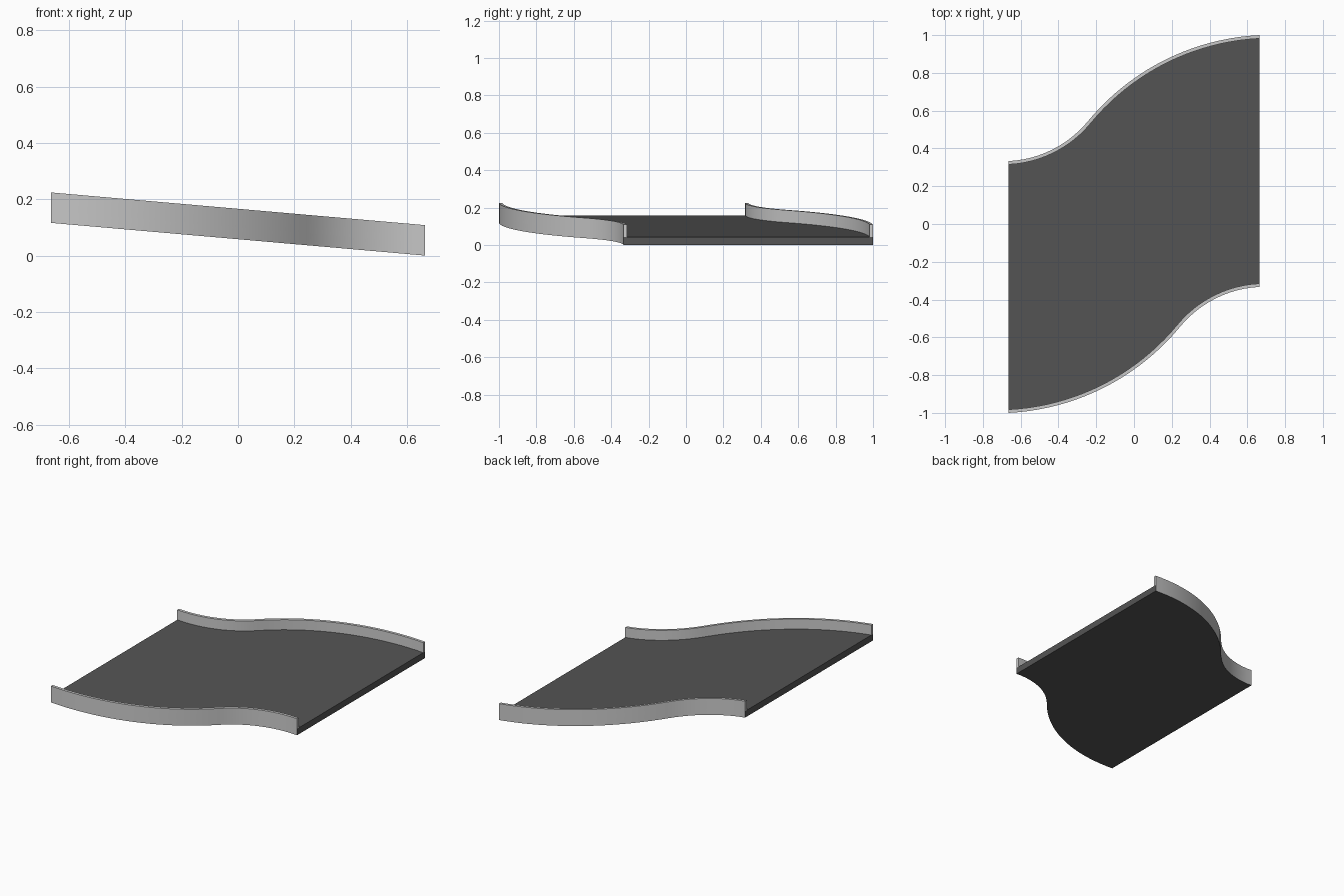
import bpy, bmesh
from math import sin, cos, atan2

if "Cube" in bpy.data.objects:
    bpy.data.objects.remove(bpy.data.objects["Cube"])

HALF, SHIFT = 0.664, 0.667          # half length, sideways shift of the S bend
DROP, DECK, RAIL = 0.116, 0.042, 0.108
END = 0.05                          # slight slant of the edge at both ends
ANG = 2 * atan2(SHIFT, 2 * HALF) - END
SPAN = sin(ANG) - sin(END)
R1 = 0.42 / SPAN                    # tight arc, then wide arc
R2 = 2 * HALF / SPAN - R1
THICK, SEG1, SEG2 = 0.018, 12, 20

dark = bpy.data.materials.new("dark_grey")
dark.diffuse_color = (0.09, 0.09, 0.09, 1)
dark.use_nodes = True
dark.node_tree.nodes["Principled BSDF"].inputs["Base Color"].default_value = dark.diffuse_color
grey = bpy.data.materials.new("grey")
grey.diffuse_color = (0.57, 0.57, 0.57, 1)
grey.use_nodes = True
grey.node_tree.nodes["Principled BSDF"].inputs["Base Color"].default_value = grey.diffuse_color


def edge_path(inset):
    """S-shaped back edge, moved inwards by inset."""
    a, b = R1 + inset, R2 - inset
    cx1, cy1 = -HALF - R1 * sin(END), 1 - SHIFT + R1 * cos(END)
    cx2, cy2 = HALF + R2 * sin(END), 1 - R2 * cos(END)
    pts = []
    for i in range(SEG1 + 1):
        t = END + (ANG - END) * i / SEG1
        pts.append((cx1 + a * sin(t), cy1 - a * cos(t)))
    for i in range(1, SEG2 + 1):
        t = ANG + (END - ANG) * i / SEG2
        pts.append((cx2 - b * sin(t), cy2 + b * cos(t)))
    pts[0] = (-HALF, pts[0][1])     # square ends
    pts[-1] = (HALF, pts[-1][1])
    return pts


def turned(pts):
    return [(-x, -y) for x, y in pts]


def sloped_prism(name, outline, low, high, mats):
    """Extrude an outline between two heights above the sloping underside."""
    bm = bmesh.new()
    ring = [[bm.verts.new((x, y, DROP * (HALF - x) / (2 * HALF) + h)) for x, y in outline]
            for h in (low, high)]
    n = len(outline)
    bm.faces.new(ring[0])
    bm.faces.new(ring[1])
    for i in range(n):
        j = (i + 1) % n
        bm.faces.new((ring[0][i], ring[0][j], ring[1][j], ring[1][i]))
    bmesh.ops.recalc_face_normals(bm, faces=bm.faces)
    bm.normal_update()
    me = bpy.data.meshes.new(name)
    for m in mats:
        me.materials.append(m)
    if len(mats) > 1:               # curved sides take the rail colour
        for f in bm.faces:
            if abs(f.normal.z) < 0.1 and abs(f.normal.x) < 0.95:
                f.material_index = 1
    bm.to_mesh(me)
    bm.free()
    ob = bpy.data.objects.new(name, me)
    bpy.context.collection.objects.link(ob)
    bpy.ops.object.select_all(action='DESELECT')
    ob.select_set(True)
    bpy.context.view_layer.objects.active = ob
    bpy.ops.object.shade_smooth_by_angle(angle=0.5)
    return ob


outer, inner = edge_path(0), edge_path(THICK)

# Sloping deck
sloped_prism("deck", outer + turned(outer), 0, DECK, [dark, grey])

# Side rails
rail = outer + inner[::-1]
sloped_prism("back_rail", rail, DECK, RAIL, [grey])
sloped_prism("front_rail", turned(rail), DECK, RAIL, [grey])
